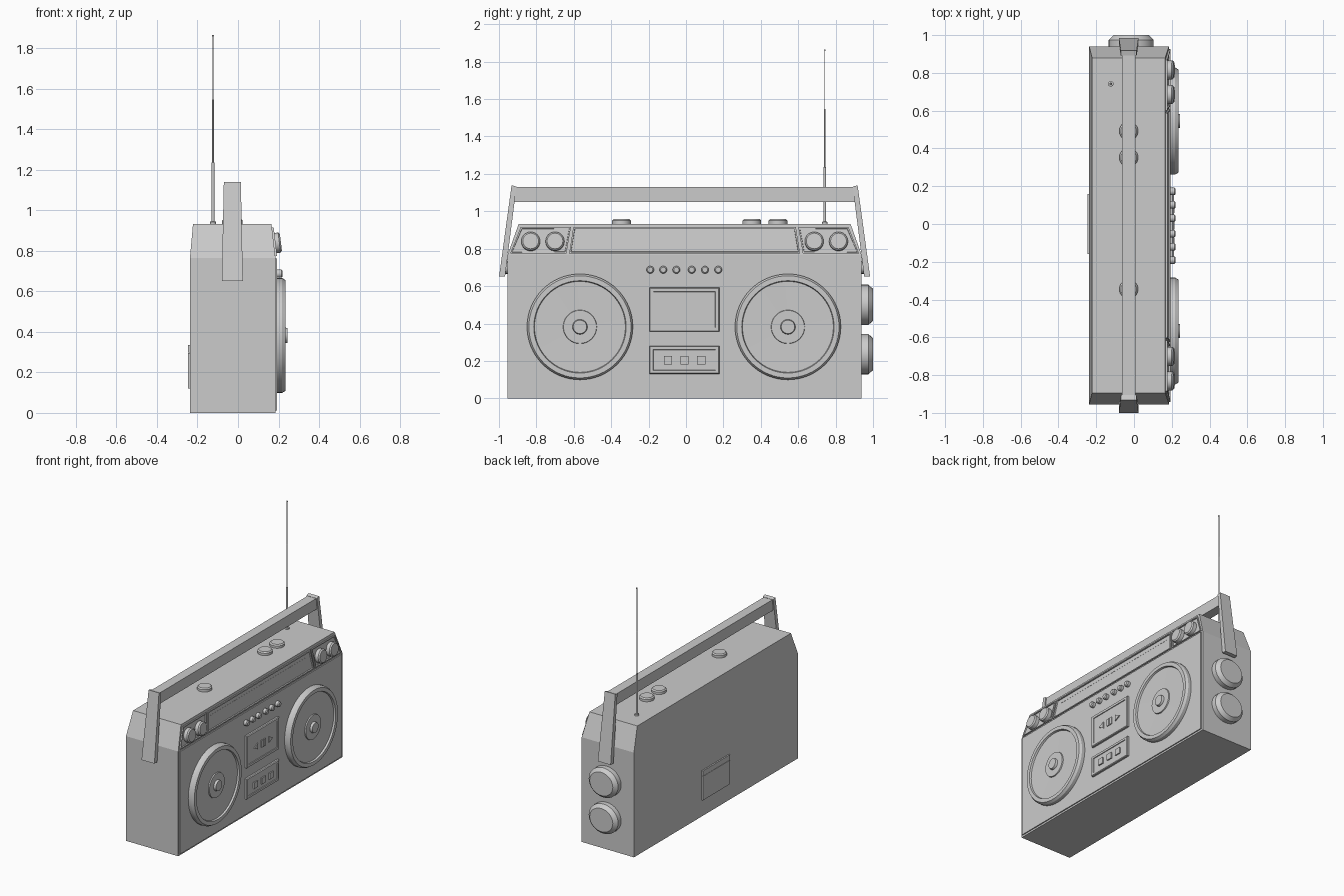
import bpy, bmesh, math
from mathutils import Matrix, Vector

if "Cube" in bpy.data.objects:
    bpy.data.objects.remove(bpy.data.objects["Cube"])

C = -0.0075            # centre line of the case along y
HX = -0.028            # centre line of handle and top knobs along x
TILT = 0.119           # lean of the upper front face


def finish(name, bm, smooth=True):
    bmesh.ops.recalc_face_normals(bm, faces=bm.faces)
    me = bpy.data.meshes.new(name)
    bm.to_mesh(me)
    bm.free()
    ob = bpy.data.objects.new(name, me)
    bpy.context.collection.objects.link(ob)
    if smooth:
        me.shade_smooth()
        me.set_sharp_from_angle(angle=math.radians(28))
    return ob


def flat(z):
    return 0.0


def lean(z):
    return -TILT * (z - 0.765)


def panel(name, pts, x0, x1, rim=0, sink=0, surf=flat, chamfer=0):
    """Prism from a (y, z) outline, with optional chamfer and recessed front."""
    bm = bmesh.new()
    back = [bm.verts.new((x0 + surf(z), y, z)) for y, z in pts]
    front = [bm.verts.new((x1 + surf(z), y, z)) for y, z in pts]
    n = len(pts)
    bm.faces.new(back)
    face = bm.faces.new(front)
    for i in range(n):
        j = (i + 1) % n
        bm.faces.new((back[i], back[j], front[j], front[i]))
    bmesh.ops.recalc_face_normals(bm, faces=bm.faces)
    sign = 1 if x1 > x0 else -1
    if chamfer:
        bmesh.ops.inset_region(bm, faces=[face], thickness=chamfer)
        bmesh.ops.translate(bm, verts=face.verts, vec=(sign * chamfer, 0, 0))
    if rim:
        bmesh.ops.inset_region(bm, faces=[face], thickness=rim)
        bmesh.ops.inset_region(bm, faces=[face], thickness=0.002)
        bmesh.ops.translate(bm, verts=face.verts, vec=(-sign * sink, 0, 0))
    return finish(name, bm, False)


def rect(y0, y1, z0, z1):
    return [(y0, z0), (y1, z0), (y1, z1), (y0, z1)]


ROT = {'X': Matrix.Rotation(math.pi / 2, 4, 'Y'),
       'T': Matrix.Rotation(math.pi / 2 - TILT, 4, 'Y'),
       'Y': Matrix.Rotation(-math.pi / 2, 4, 'X'),
       'Z': Matrix()}


def lathe(name, profile, loc, axis='Z', seg=32, scale=(1, 1, 1)):
    """Spin a (radius, height) profile and point it along an axis."""
    bm = bmesh.new()
    vs = [bm.verts.new((r, 0, h)) for r, h in profile]
    es = [bm.edges.new(p) for p in zip(vs, vs[1:])]
    bmesh.ops.spin(bm, geom=vs + es, axis=(0, 0, 1), cent=(0, 0, 0),
                   angle=2 * math.pi, steps=seg)
    bmesh.ops.remove_doubles(bm, verts=bm.verts, dist=1e-5)
    bm.transform(Matrix.Translation(Vector(loc)) @ Matrix.Diagonal((*scale, 1)) @ ROT[axis])
    return finish(name, bm)


def knob(name, r, h, c, loc, axis, **kw):
    return lathe(name, [(0, -0.01), (r, -0.01), (r, h - c), (r - c, h), (0, h)], loc, axis, **kw)


# case: straight lower part and tapered top
bm = bmesh.new()
rings = []
for x0, x1, hy, z in [(-0.237, 0.185, 0.947, 0), (-0.237, 0.185, 0.947, 0.765),
                      (-0.222, 0.165, 0.887, 0.933)]:
    rings.append([bm.verts.new((x, C + s * hy, z))
                  for x, s in ((x0, -1), (x1, -1), (x1, 1), (x0, 1))])
bm.faces.new(rings[0])
bm.faces.new(rings[2])
for a, b in zip(rings, rings[1:]):
    for i in range(4):
        j = (i + 1) % 4
        bm.faces.new((a[i], a[j], b[j], b[i]))
finish("case", bm, False)

# front plate
panel("front_plate", rect(C - 0.935, C + 0.935, 0.013, 0.762), 0.18, 0.193)

# tuning window on the leaning face
panel("tuning_window", [(C - 0.617, 0.775), (C + 0.617, 0.775), (C + 0.595, 0.915), (C - 0.595, 0.915)],
      0.17, 0.194, 0.012, 0.012, lean)
panel("tuning_scale", rect(C - 0.553, C + 0.55, 0.872, 0.878), 0.175, 0.186, surf=lean)

# parts mirrored left and right
for s, side in ((-1, "left"), (1, "right")):
    corner = [(C + s * a, z) for a, z in
              ((0.632, 0.775), (0.932, 0.775), (0.876, 0.915), (0.608, 0.915))]
    panel("knob_panel_" + side, corner, 0.17, 0.194, 0.010, 0.008, lean)
    for i, d in enumerate((0.693, 0.823)):
        knob(f"front_knob_{side}_{i}", 0.05, 0.035, 0.008,
             (0.177, C + s * d, 0.837), 'T')
    # speaker with raised rim and centre dome
    lathe("speaker_" + side,
          [(0, 0), (0.283, 0), (0.283, 0.028), (0.273, 0.045), (0.247, 0.045),
           (0.243, 0.032), (0.09, 0.030), (0.088, 0.038), (0.04, 0.038),
           (0.036, 0.054), (0, 0.054)],
          (0.19, -0.011 + s * 0.556, 0.382), 'X', 64)
    # handle arm
    bm = bmesh.new()
    lo = [bm.verts.new((HX + a * 0.052, C + s * y, 0.65))
          for a, y in ((-1, 0.96), (1, 0.96), (1, 0.992), (-1, 0.992))]
    hi = [bm.verts.new((HX + a * 0.042, C + s * y, z))
          for a, y, z in ((-1, 0.899, 1.132), (1, 0.899, 1.132), (1, 0.925, 1.139), (-1, 0.925, 1.139))]
    bm.faces.new(lo)
    bm.faces.new(hi)
    for i in range(4):
        j = (i + 1) % 4
        bm.faces.new((lo[i], lo[j], hi[j], hi[i]))
    finish("handle_arm_" + side, bm, False)
    # handle pivot
    lathe("handle_pivot_" + side, [(0, -0.015), (0.034, -0.015), (0.034, 0.015), (0, 0.015)],
          (HX, C + s * 0.952, 0.70), 'Y')

# handle grip
panel("handle_grip", [(C - 0.915, 1.05), (C + 0.915, 1.05), (C + 0.905, 1.13), (C - 0.905, 1.13)],
      HX - 0.035, HX + 0.035)

# row of small buttons
for i, d in enumerate((-0.184, -0.114, -0.044, 0.038, 0.109, 0.18)):
    knob(f"small_button_{i}", 0.02, 0.027, 0.006, (0.193, C + d, 0.687), 'X', seg=20)

# tape door with transport symbols
panel("tape_door", rect(C - 0.188, C + 0.186, 0.357, 0.592), 0.185, 0.205, 0.024, 0.005, chamfer=0.006)
for s, side in ((-1, "left"), (1, "right")):
    panel("arrow_" + side, [(C + s * 0.063, 0.45), (C + s * 0.063, 0.497), (C + s * 0.107, 0.473)],
          0.195, 0.213)
    panel("pause_bar_" + side, rect(C + s * 0.014 - 0.010, C + s * 0.014 + 0.010, 0.447, 0.499),
          0.195, 0.213)

# lower key box with three square keys
panel("key_box", rect(C - 0.188, C + 0.186, 0.13, 0.28), 0.185, 0.205, 0.022, 0.005, chamfer=0.006)
for i in (-1, 0, 1):
    y = C + i * 0.089
    panel(f"square_key_{i + 1}", rect(y - 0.022, y + 0.022, 0.18, 0.225), 0.195, 0.215)

# top knobs
for i, y in enumerate((-0.345, 0.352, 0.492)):
    knob(f"top_knob_{i}", 0.05, 0.025, 0.008, (HX, y, 0.933), 'Z')

# big side dials
for i, z in enumerate((0.5, 0.236)):
    lathe(f"side_dial_{i}", [(0, -0.01), (0.108, -0.01), (0.108, 0.035), (0.085, 0.06), (0, 0.06)],
          (-0.015, 0.94, z), 'Y', 32, (1.1, 1, 1))

# telescopic aerial
lathe("aerial", [(0, 0.92), (0.015, 0.92), (0.015, 0.943), (0.007, 0.945), (0.007, 1.235),
                 (0.0045, 1.237), (0.0045, 1.545), (0.0022, 1.547), (0.0022, 1.856),
                 (0.005, 1.857), (0.005, 1.865), (0, 1.865)], (-0.123, 0.742, 0), 'Z', 16)

# battery cover and its latch strip on the back
panel("battery_cover", rect(-0.158, 0.158, 0.12, 0.295), -0.23, -0.247)
panel("battery_latch", rect(-0.158, 0.158, 0.297, 0.335), -0.23, -0.247)
